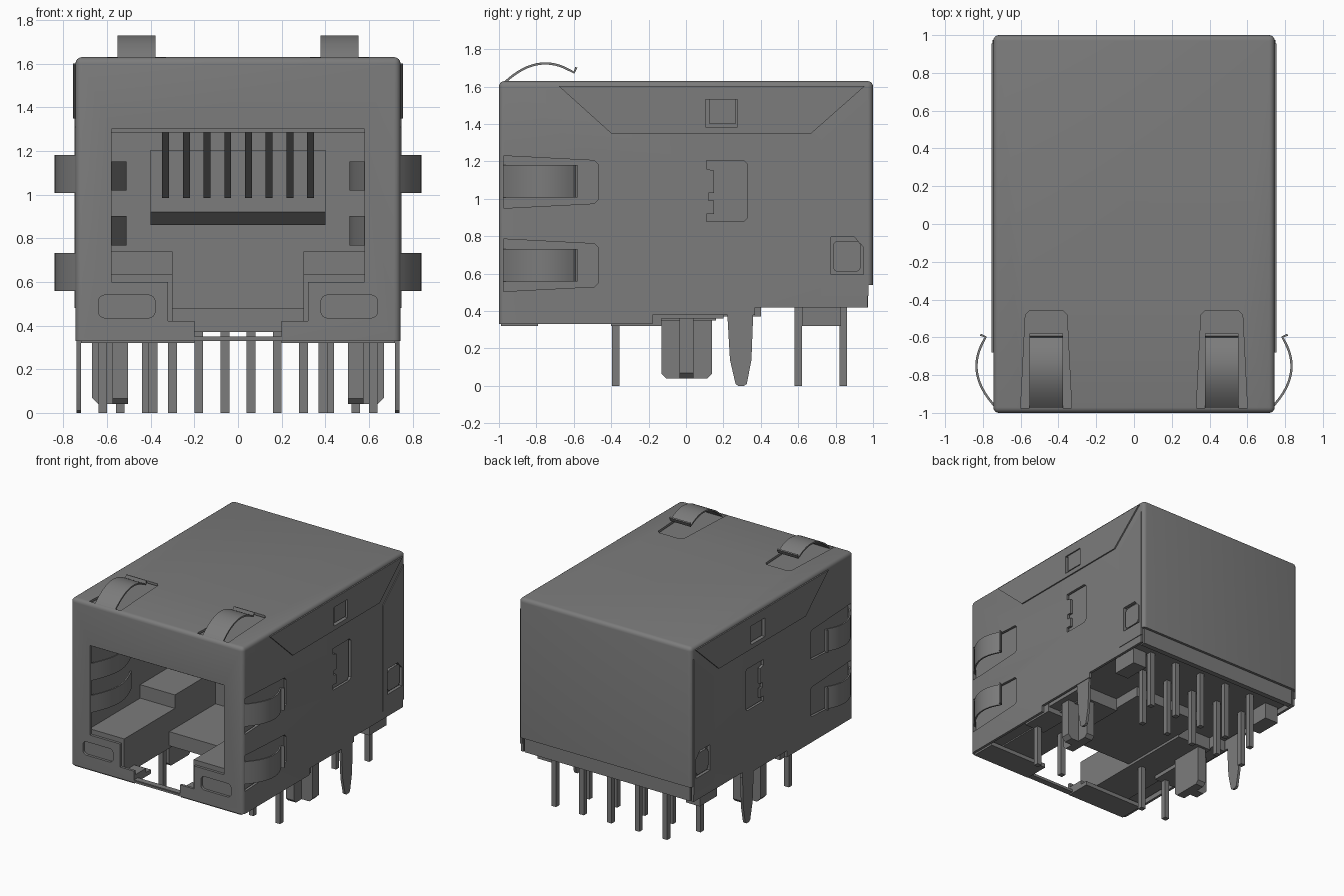
import bpy, bmesh, math

if "Cube" in bpy.data.objects:
    bpy.data.objects.remove(bpy.data.objects["Cube"])

grey = bpy.data.materials.new("mid_grey")
grey.diffuse_color = (0.2, 0.2, 0.2, 1)
grey.use_nodes = True
grey.node_tree.nodes["Principled BSDF"].inputs["Base Color"].default_value = grey.diffuse_color


def finish(name, bm):
    bmesh.ops.recalc_face_normals(bm, faces=bm.faces)
    me = bpy.data.meshes.new(name)
    bm.to_mesh(me)
    bm.free()
    me.materials.append(grey)
    ob = bpy.data.objects.new(name, me)
    bpy.context.collection.objects.link(ob)
    return ob


def prism(name, pts, axis, a, b):
    """Extrude a 2D outline along an axis from a to b."""
    place = {'x': lambda p, t: (t, p[0], p[1]),
             'y': lambda p, t: (p[0], t, p[1]),
             'z': lambda p, t: (p[0], p[1], t)}[axis]
    bm = bmesh.new()
    lo = [bm.verts.new(place(p, a)) for p in pts]
    hi = [bm.verts.new(place(p, b)) for p in pts]
    bm.faces.new(lo)
    bm.faces.new(hi[::-1])
    n = len(pts)
    for i in range(n):
        j = (i + 1) % n
        bm.faces.new((lo[i], lo[j], hi[j], hi[i]))
    return finish(name, bm)


def rect(a, b, c, d):
    return [(a, c), (b, c), (b, d), (a, d)]


def round_rect(a, b, c, d, r, n=4):
    out = []
    for k, (x, y) in enumerate([(b - r, d - r), (a + r, d - r), (a + r, c + r), (b - r, c + r)]):
        for i in range(n + 1):
            t = math.pi / 2 * (k + i / n)
            out.append((x + r * math.cos(t), y + r * math.sin(t)))
    return out


def box(name, x, y, z):
    return prism(name, rect(*x, *y), 'z', *z)


def both(name, x, y, z):
    for s, side in ((1, "right"), (-1, "left")):
        box(name + "_" + side, sorted((s * x[0], s * x[1])), y, z)


def cut(ob, cutters):
    for c in cutters:
        m = ob.modifiers.new("cut", 'BOOLEAN')
        m.operation, m.solver, m.object = 'DIFFERENCE', 'EXACT', c
    dg = bpy.context.evaluated_depsgraph_get()
    me = bpy.data.meshes.new_from_object(ob.evaluated_get(dg))
    ob.modifiers.clear()
    ob.data = me


def strip(path, t):
    """Thicken an open path into a closed outline."""
    back = []
    for i, p in enumerate(path):
        q, r = path[max(i - 1, 0)], path[min(i + 1, len(path) - 1)]
        dx, dy = r[0] - q[0], r[1] - q[1]
        k = t / math.hypot(dx, dy)
        back.append((p[0] + dy * k, p[1] - dx * k))
    return path + back[::-1]


# Metal shell: rounded box, hollowed and pierced
bm = bmesh.new()
bmesh.ops.create_cube(bm, size=1)
for v in bm.verts:
    v.co = (v.co.x * 1.49, v.co.y * 2, v.co.z * 1.3 + 0.98)
edges = [e for e in bm.edges if max(v.co.z for v in e.verts) > 1]
bmesh.ops.bevel(bm, geom=edges, offset=0.03, segments=4, profile=0.5, affect='EDGES')
shell = finish("metal_shell", bm)

half = [(0.2, 0.345), (0.2, 0.42), (0.32, 0.42), (0.32, 0.6), (0.58, 0.6), (0.58, 1.3)]
opening = half + [(-x, z) for x, z in half[::-1]]
cutters = [box("cut_inside", (-0.725, 0.725), (-0.98, 0.98), (0.2, 1.612)),
           prism("cut_opening", opening, 'y', -1.1, -0.9),
           prism("cut_bottom", [(-0.18, 0.2), (-0.18, 0.38), (0.37, 0.38), (0.37, 0.42),
                                (0.97, 0.42), (0.97, 0.54), (1.1, 0.54), (1.1, 0.2)], 'x', -1, 1)]
for z in (0.645, 1.09):  # side spring windows
    cutters.append(prism("cut_side", [(-0.975, z - 0.14), (-0.49, z - 0.115), (-0.47, z - 0.095),
                                      (-0.47, z + 0.095), (-0.49, z + 0.115), (-0.975, z + 0.14)],
                         'x', -1, 1))
for x in (-0.465, 0.465):  # roof spring windows and indicator windows
    cutters.append(prism("cut_roof", [(x - 0.135, -0.975), (x + 0.135, -0.975), (x + 0.11, -0.48),
                                      (x + 0.09, -0.46), (x - 0.09, -0.46), (x - 0.11, -0.48)],
                         'z', 1.5, 1.8))
for s in (-1, 1):
    cutters.append(prism("cut_lens", round_rect(s * 0.51 - 0.13, s * 0.51 + 0.13, 0.435, 0.54, 0.03),
                         'y', -1.1, -0.9))
latch_hole = prism("cut_latch", rect(0.105, 0.275, 1.385, 1.53), 'x', -1, 1)
rear_hole = prism("cut_rear", [(0.775, 0.595), (0.95, 0.595), (0.95, 0.74), (0.9, 0.795),
                               (0.775, 0.795)], 'x', -1, 1)
clip_hole = prism("cut_clip", [(0.11, 0.88), (0.31, 0.88), (0.33, 0.9), (0.33, 1.185), (0.31, 1.205),
                               (0.11, 1.205), (0.11, 1.16), (0.15, 1.15), (0.15, 1.03), (0.12, 1.03),
                               (0.12, 0.99), (0.15, 0.99), (0.15, 0.92), (0.11, 0.92)], 'x', -1, 1)
cutters += [latch_hole, rear_hole, clip_hole]
cut(shell, cutters)

# Folded side flaps with their latch tabs, and board tabs
for s, side in ((1, "right"), (-1, "left")):
    f = prism("roof_flap_" + side, [(-0.68, 1.602), (-0.4, 1.35), (0.67, 1.35), (0.955, 1.602)],
              'x', s * 0.735, s * 0.755)
    cut(f, [latch_hole])
    f = prism("rear_flap_" + side, [(0.72, 0.48), (0.72, 1.31), (0.975, 1.535), (0.975, 0.48)],
              'x', s * 0.735, s * 0.75)
    cut(f, [rear_hole])
    prism("latch_tab_" + side, rect(0.125, 0.265, 1.4, 1.53), 'x', s * 0.72, s * 0.745)
    prism("rear_tab_" + side, round_rect(0.785, 0.935, 0.61, 0.775, 0.03), 'x', s * 0.72, s * 0.742)
    prism("board_tab_" + side, [(0.22, 0.4), (0.235, 0.14), (0.265, 0.01), (0.28, 0), (0.31, 0),
                                (0.325, 0.01), (0.35, 0.14), (0.36, 0.4)], 'x', s * 0.72, s * 0.74)
for c in cutters:
    bpy.data.objects.remove(c)

# Outer spring fingers: arcs bowing away from sides and roof
arc = [(-1 + 0.4 * i / 16, 0.1 - 0.13 * (1 - i / 16 / 0.62) ** 2) for i in range(17)]
arc.append((-0.592, 0.075))
for s in (-1, 1):
    for z in (0.645, 1.095):
        prism("side_spring", strip([(s * (0.74 + d), y) for y, d in arc], s * -0.012),
              'z', z - 0.087, z + 0.087)
    prism("roof_spring", strip([(y, 1.63 + d) for y, d in arc], 0.012),
          'x', s * 0.465 - 0.088, s * 0.465 + 0.088)
    # Inner spring fingers bowing into the socket
    inner = [(s * (0.58 - 0.07 * math.sin(math.pi * i / 12)), -0.985 + 0.5 * i / 12) for i in range(13)]
    for z in (0.835, 1.085):
        prism("inner_spring", strip(inner, s * 0.012), 'z', z - 0.067, z + 0.067)

# Plastic housing around the socket
box("housing_roof", (-0.715, 0.715), (-0.975, 0.97), (1.285, 1.605))
both("housing_wall", (0.6, 0.715), (-0.975, 0.2), (0.36, 1.29))
box("housing_rear", (-0.715, 0.715), (0.15, 0.97), (0.45, 1.29))
box("housing_floor", (-0.305, 0.305), (-0.42, 0.4), (0.37, 0.48))
both("guide_shelf", (0.3, 0.61), (-0.975, 0.16), (0.35, 0.635))
both("plug_stop", (0.3, 0.605), (-0.35, 0.16), (0.62, 0.74))
both("front_foot", (0.2, 0.31), (-0.99, -0.85), (0.335, 0.385))
both("bottom_lip", (0.2, 0.72), (-0.99, -0.79), (0.32, 0.352))
box("rear_skirt", (-0.715, 0.715), (0.93, 0.972), (0.42, 0.56))
box("front_sill", (-0.2, 0.2), (-0.995, -0.95), (0.33, 0.35))
both("front_standoff", (0.54, 0.72), (-0.4, -0.13), (0.32, 0.42))
both("rear_standoff", (0.58, 0.7), (0.62, 0.83), (0.32, 0.46))

# Contact carrier and eight sloping contacts
prism("contact_carrier", [(0.16, 0.86), (0.1, 0.86), (0.03, 0.92), (0.03, 1.205), (0.16, 1.205)],
      'x', -0.4, 0.4)
for i in range(8):
    x = -0.332 + i * 0.095
    prism("contact", strip([(-0.5, 1.3), (-0.02, 0.985), (0.05, 1.0)], -0.02), 'x', x - 0.016, x + 0.016)

# Locating pegs: plate with a rib
for s in (-1, 1):
    prism("peg_plate", [(-0.13, 0.42), (-0.13, 0.065), (-0.105, 0.04), (0.115, 0.04), (0.14, 0.065),
                        (0.14, 0.42)], 'x', s * 0.505, s * 0.575)
    prism("peg_rib", [(s * 0.57, 0.42), (s * 0.57, 0.04), (s * 0.64, 0.04), (s * 0.67, 0.07),
                      (s * 0.67, 0.42)], 'y', -0.035, 0.04)

# Solder pins: indicator leads and two staggered rows
spots = [(x, -0.375) for x in (-0.62, -0.39, 0.39, 0.62)]
spots += [(-0.54 + 0.24 * i, 0.6) for i in range(5)]
spots += [(-0.42 + 0.24 * i, 0.84) for i in range(5)]
for x, y in spots:
    box("solder_pin", (x - 0.02, x + 0.02), (y - 0.02, y + 0.02), (0, 0.5))

# Smooth only the rounded surfaces
for ob in bpy.context.scene.objects:
    ob.select_set(True)
bpy.context.view_layer.objects.active = shell
bpy.ops.object.shade_smooth_by_angle(angle=math.radians(30))
